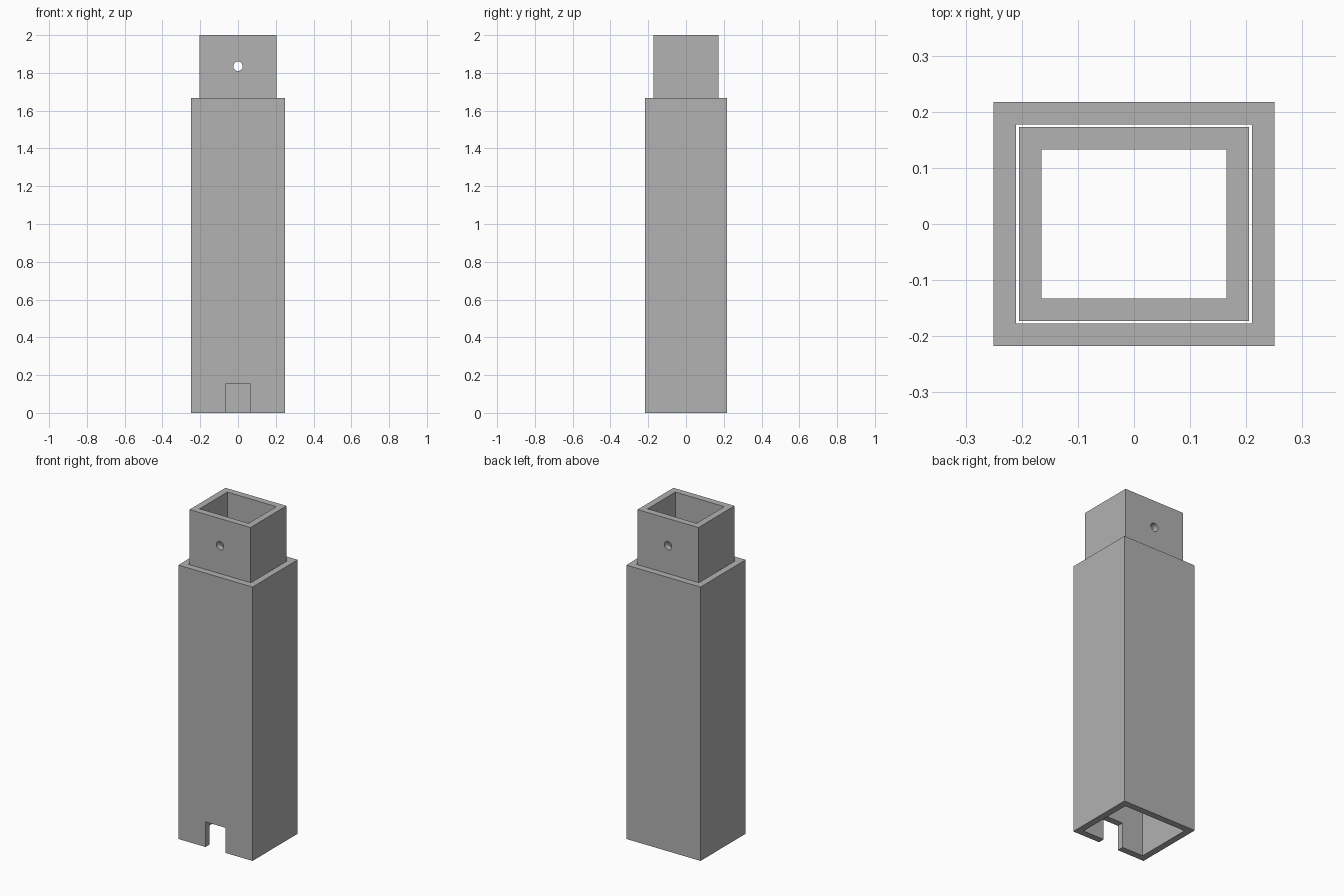
import bpy
import bmesh
import math

default_cube = bpy.data.objects.get("Cube")
if default_cube:
    bpy.data.objects.remove(default_cube, do_unlink=True)

GREY = 0.445
metal = bpy.data.materials.new("plain grey")
metal.use_nodes = True
metal.diffuse_color = (GREY, GREY, GREY, 1)
metal.node_tree.nodes["Principled BSDF"].inputs["Base Color"].default_value = (GREY, GREY, GREY, 1)


def square_tube(name, half_x, half_y, wall, bottom, top):
    """Open rectangular tube: four wall loops joined into a closed ring section."""
    bm = bmesh.new()

    def loop(inset, z):
        x, y = half_x - inset, half_y - inset
        return [bm.verts.new((sx * x, sy * y, z))
                for sx, sy in ((-1, -1), (1, -1), (1, 1), (-1, 1))]

    loops = [loop(0, bottom), loop(0, top), loop(wall, top), loop(wall, bottom)]
    for i, a in enumerate(loops):
        b = loops[(i + 1) % len(loops)]
        for k in range(4):
            n = (k + 1) % 4
            bm.faces.new((a[k], a[n], b[n], b[k]))
    bmesh.ops.recalc_face_normals(bm, faces=bm.faces)
    mesh = bpy.data.meshes.new(name)
    bm.to_mesh(mesh)
    bm.free()
    mesh.materials.append(metal)
    obj = bpy.data.objects.new(name, mesh)
    bpy.context.collection.objects.link(obj)
    return obj


def cut(target, cutter):
    """Subtract the cutter, then discard it."""
    cutter.hide_render = True
    cutter.data.materials.append(metal)
    mod = target.modifiers.new("cut", 'BOOLEAN')
    mod.operation = 'DIFFERENCE'
    mod.solver = 'EXACT'
    mod.object = cutter
    bpy.context.view_layer.objects.active = target
    bpy.ops.object.modifier_apply(modifier=mod.name)
    bpy.data.objects.remove(cutter, do_unlink=True)


# Outer sleeve with a notch in the foot of its front wall
sleeve = square_tube("outer_sleeve", 0.25, 0.217, 0.04, 0, 1.667)
bpy.ops.mesh.primitive_cube_add(size=1, location=(0, -0.2, 0.05))
notch = bpy.context.object
notch.name = "notch_cutter"
notch.scale = (0.134, 0.2, 0.206)
cut(sleeve, notch)

# Inner tube sliding in the sleeve, with a pin hole through front and back
inner = square_tube("inner_tube", 0.205, 0.173, 0.04, 0.333, 2)
bpy.ops.mesh.primitive_cylinder_add(vertices=32, radius=0.025, depth=1,
                                    location=(0, 0, 1.835),
                                    rotation=(math.pi / 2, 0, 0))
pin_hole = bpy.context.object
pin_hole.name = "pin_hole_cutter"
cut(inner, pin_hole)

# Round the bore shading while keeping all tube edges crisp
bpy.ops.object.select_all(action='DESELECT')
inner.select_set(True)
bpy.context.view_layer.objects.active = inner
bpy.ops.object.shade_smooth_by_angle(angle=math.radians(30))
